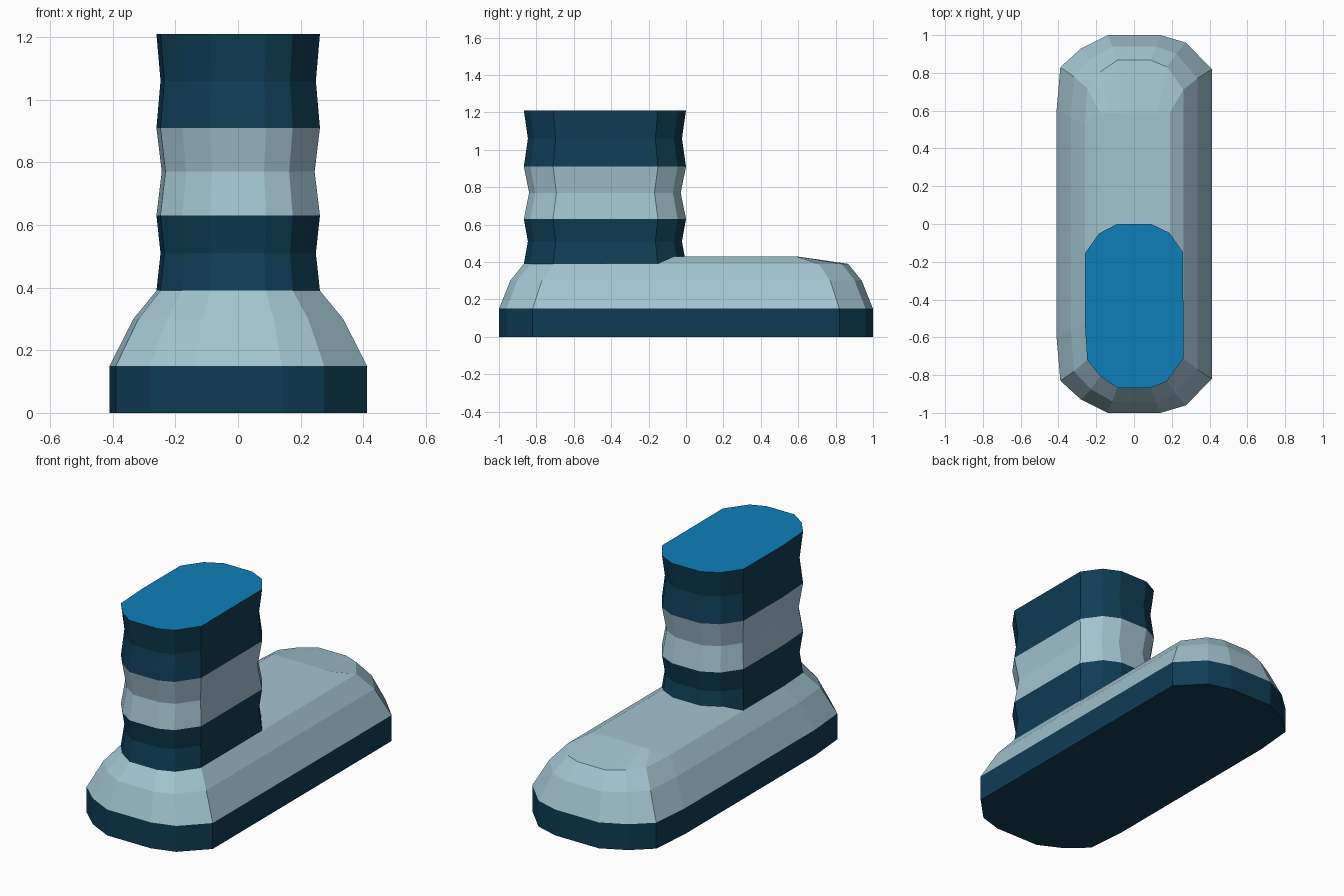
import bpy

if "Cube" in bpy.data.objects:
    bpy.data.objects.remove(bpy.data.objects["Cube"])


def material(name, rgb):
    m = bpy.data.materials.new(name)
    m.diffuse_color = (*rgb, 1.0)
    m.use_nodes = True
    m.node_tree.nodes["Principled BSDF"].inputs["Base Color"].default_value = m.diffuse_color
    return m


NAVY = material("dark navy", (0.0048, 0.046, 0.090))
PALE = material("pale blue grey", (0.367, 0.552, 0.638))
BLUE = material("bright blue", (0.005, 0.213, 0.485))


def loft(name, rings, mats, cap_bottom=None, cap_top=None, band=lambda z: 0):
    """Skin a stack of equal-length rings; band(z) picks the material index."""
    n = len(rings[0])
    verts = [p for ring in rings for p in ring]
    faces, idx = [], []
    for r in range(len(rings) - 1):
        a, b = r * n, (r + 1) * n
        z = (rings[r][0][2] + rings[r + 1][0][2]) / 2
        for i in range(n):
            j = (i + 1) % n
            faces.append((a + i, a + j, b + j, b + i))
            idx.append(band(z))
    if cap_bottom is not None:
        faces.append(tuple(reversed(range(n))))
        idx.append(cap_bottom)
    if cap_top is not None:
        faces.append(tuple(range(len(verts) - n, len(verts))))
        idx.append(cap_top)
    me = bpy.data.meshes.new(name)
    me.from_pydata(verts, [], faces)
    for m in mats:
        me.materials.append(m)
    for p, i in zip(me.polygons, idx):
        p.material_index = i
    me.update()
    ob = bpy.data.objects.new(name, me)
    bpy.context.collection.objects.link(ob)
    return ob


# Foot outline: back half, mirrored in y (outer side is blunter than the inner)
half = [(-0.41, -0.60), (-0.39, -0.83), (-0.28, -0.93), (-0.14, -1.0),
        (0.14, -1.0), (0.275, -0.96), (0.412, -0.82)]
foot = half + [(x, -y) for x, y in reversed(half)]


def foot_ring(sx, sy, z):
    return [(x * sx, y * sy, z) for x, y in foot]


# Sole
loft("sole", [foot_ring(1, 1, 0), foot_ring(1, 1, 0.15)], [NAVY], cap_bottom=0)

# Shoe upper, sloping in to a low flat crown that stops short of the toe
crown = [(x * 0.46, max(-0.59, min(0.59, y)), 0.43) for x, y in foot]
loft("shoe_upper",
     [foot_ring(1, 1, 0.15), foot_ring(0.815, 0.94, 0.30),
      foot_ring(0.635, 0.867, 0.39), crown], [PALE], cap_top=0)

# Ribbed leg: zigzag profile with a pale middle band and a bright top
leg = [(x * 0.635, y * 0.867) for x, y in half]
leg += [(0.26, -0.15), (0.185, -0.045), (0.09, 0.0),
        (-0.09, 0.0), (-0.185, -0.05), (-0.26, -0.155)]
MID = -0.434
profile = [(0.39, 1), (0.51, 0.95), (0.63, 1), (0.77, 0.935),
           (0.91, 1), (1.06, 0.95), (1.21, 1)]
loft("leg",
     [[(x * s, MID + (y - MID) * s, z) for x, y in leg] for z, s in profile],
     [NAVY, PALE, BLUE], cap_bottom=0, cap_top=2,
     band=lambda z: 1 if 0.63 < z < 0.91 else 0)
